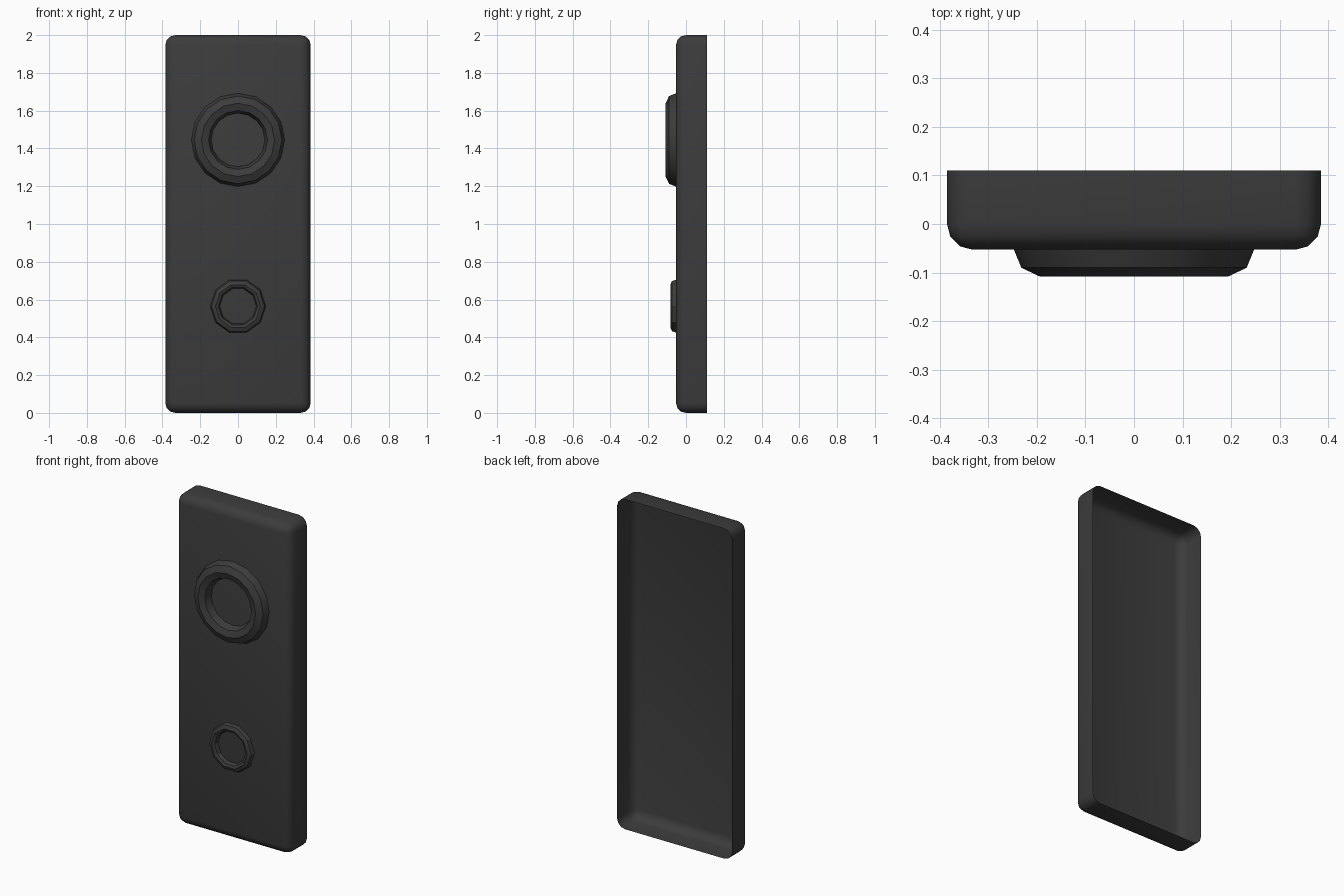
import bpy, bmesh, math

if "Cube" in bpy.data.objects:
    bpy.data.objects.remove(bpy.data.objects["Cube"])

FACE_Y, BACK_Y = -0.053, 0.11
HALF_W, HEIGHT = 0.385, 2.0

dark = bpy.data.materials.new("dark_plastic")
dark.diffuse_color = (0.045, 0.045, 0.045, 1)
dark.use_nodes = True
dark.node_tree.nodes["Principled BSDF"].inputs["Base Color"].default_value = dark.diffuse_color


def finish(bm, name, angle):
    mesh = bpy.data.meshes.new(name)
    bm.to_mesh(mesh)
    bm.free()
    obj = bpy.data.objects.new(name, mesh)
    bpy.context.collection.objects.link(obj)
    mesh.materials.append(dark)
    bpy.ops.object.select_all(action='DESELECT')
    obj.select_set(True)
    bpy.context.view_layer.objects.active = obj
    bpy.ops.object.shade_smooth_by_angle(angle=math.radians(angle))
    return obj


# Thin cover shell: rounded box with the back left open
bm = bmesh.new()
bmesh.ops.create_cube(bm, size=1)
for v in bm.verts:
    v.co = (v.co.x * 2 * HALF_W,
            BACK_Y if v.co.y > 0 else FACE_Y,
            (v.co.z + 0.5) * HEIGHT)
back = [f for f in bm.faces if f.normal.y > 0.9]
rounded = [e for e in bm.edges if not all(v.co.y > 0.1 for v in e.verts)]
bmesh.ops.bevel(bm, geom=rounded, offset=0.053, segments=3, profile=0.5,
                affect='EDGES')
bm.normal_update()
back = [f for f in bm.faces if all(v.co.y > BACK_Y - 0.001 for v in f.verts)]
bmesh.ops.delete(bm, geom=back, context='FACES')
finish(bm, "cover_plate", 40)


def ring(name, z, sides, profile):
    """Lathe (radius, y) points around the y axis at height z."""
    bm = bmesh.new()
    loops = []
    for r, y in profile:
        loops.append([bm.verts.new((r * math.cos(a), y, z + r * math.sin(a)))
                      for a in (2 * math.pi * i / sides for i in range(sides))])
    for a, b in zip(loops, loops[1:]):
        for i in range(sides):
            j = (i + 1) % sides
            bm.faces.new((a[i], a[j], b[j], b[i]))
    bmesh.ops.recalc_face_normals(bm, faces=bm.faces)
    # Make sure the front rim faces -y
    bm.normal_update()
    if sum(f.normal.y for f in bm.faces) > 0:
        bmesh.ops.reverse_faces(bm, faces=bm.faces)
    return finish(bm, name, 25)


# Large upper collar and small lower collar around shallow recesses
ring("upper_collar", 1.445, 16,
     [(0.247, FACE_Y), (0.232, -0.09), (0.194, -0.108),
      (0.156, -0.095), (0.142, FACE_Y)])
ring("lower_collar", 0.565, 10,
     [(0.147, FACE_Y), (0.14, -0.074), (0.119, -0.083),
      (0.104, -0.076), (0.097, FACE_Y)])
